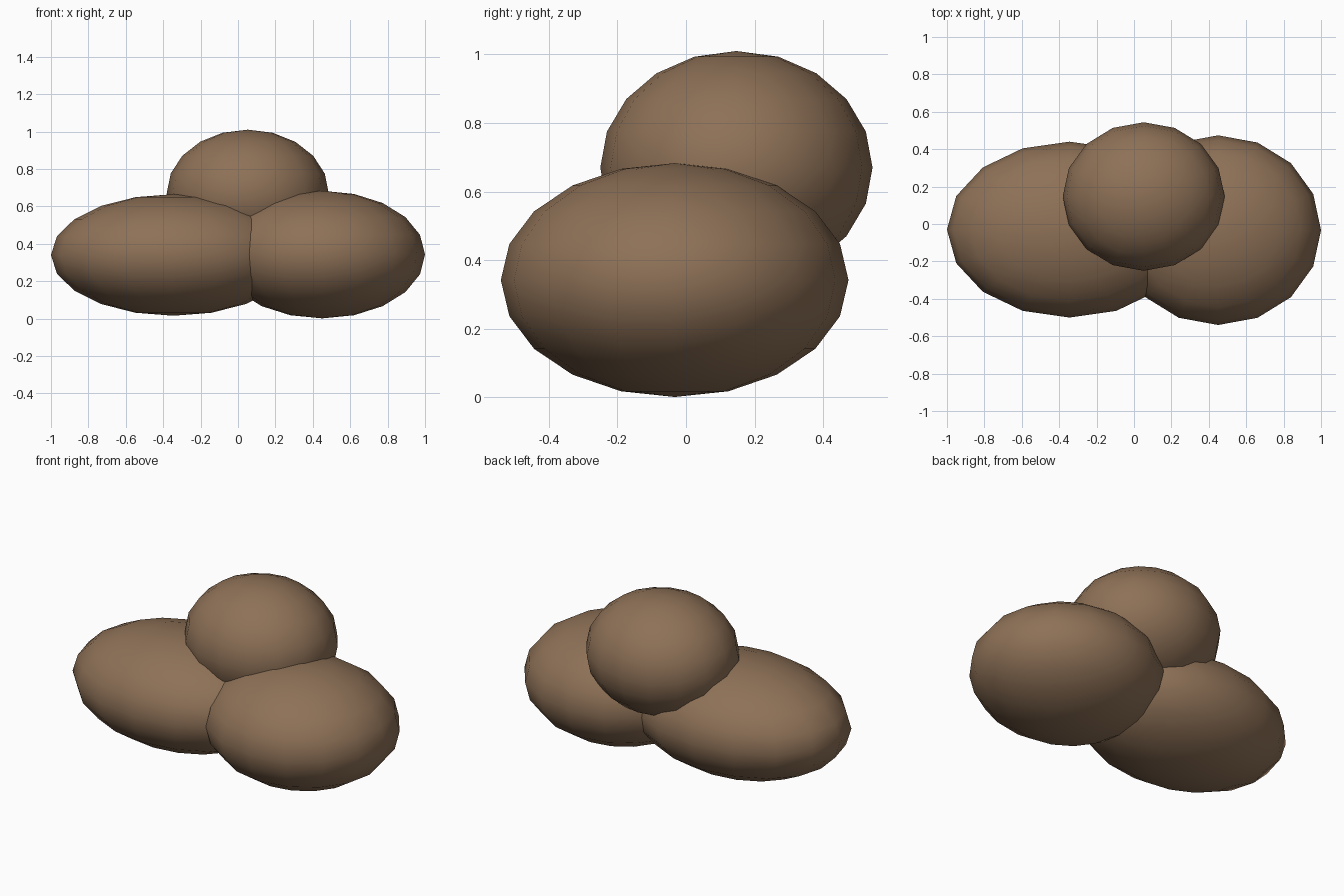
import bpy

if "Cube" in bpy.data.objects:
    bpy.data.objects.remove(bpy.data.objects["Cube"])

# Warm brown surface shared by all lumps
brown = bpy.data.materials.new("brown")
brown.diffuse_color = (0.27, 0.165, 0.095, 1.0)
brown.use_nodes = True
brown.node_tree.nodes["Principled BSDF"].inputs["Base Color"].default_value = brown.diffuse_color


def lump(name, centre, radii):
    """Smooth low-poly ellipsoid: 16 sides, 10 rings."""
    bpy.ops.mesh.primitive_uv_sphere_add(segments=16, ring_count=10, radius=1, location=centre)
    ob = bpy.context.object
    ob.name = name
    ob.scale = radii
    bpy.ops.object.transform_apply(location=False, rotation=False, scale=True)
    bpy.ops.object.shade_smooth()
    ob.data.materials.append(brown)
    return ob


# Two flattened lumps resting side by side, a third sitting on top
lump("left_lump", (-0.345, -0.03, 0.34), (0.655, 0.47, 0.325))
lump("right_lump", (0.45, -0.033, 0.342), (0.55, 0.507, 0.341))
lump("top_lump", (0.052, 0.147, 0.67), (0.433, 0.397, 0.34))
